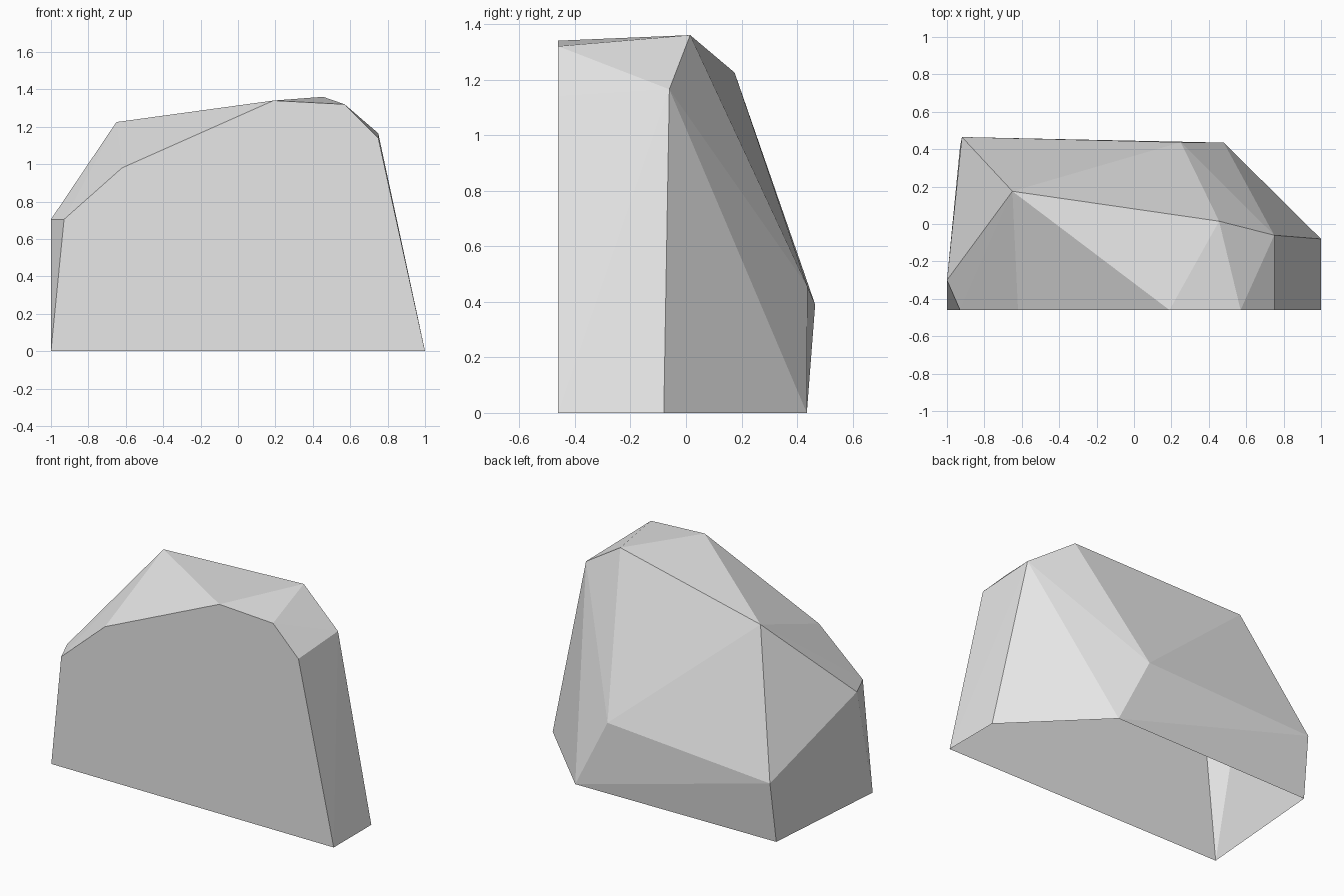
import bpy
import bmesh

cube = bpy.data.objects.get("Cube")
if cube:
    bpy.data.objects.remove(cube, do_unlink=True)

# Stone colour
stone = bpy.data.materials.new("light_grey_stone")
stone.use_nodes = True
grey = (0.8, 0.8, 0.8, 1)
stone.diffuse_color = grey
stone.node_tree.nodes["Principled BSDF"].inputs["Base Color"].default_value = grey

# Flat cut front: outline in x and z
FRONT_Y = -0.46
front = [(-1, 0), (-0.93, 0.705), (-0.62, 0.98), (0.19, 1.34),
         (0.57, 1.32), (0.75, 1.14), (1, 0)]

# Ridge running from the left corner over the top to the right foot
ridge = [(-1, -0.30, 0.705), (-0.65, 0.175, 1.225), (0.455, 0.015, 1.36),
         (0.75, -0.06, 1.165), (1, -0.08, 0)]

# Back corners
back = [(-0.92, 0.465, 0.39), (0.25, 0.437, 0.455),
        (-0.93, 0.415, 0), (0.48, 0.435, 0)]

# Wrap the corners in flat facets
bm = bmesh.new()
for co in [(x, FRONT_Y, z) for x, z in front] + ridge + back:
    bm.verts.new(co)
bmesh.ops.convex_hull(bm, input=bm.verts)
bmesh.ops.recalc_face_normals(bm, faces=bm.faces)

# Open underside
under = [f for f in bm.faces if all(v.co.z < 0.01 for v in f.verts)]
bmesh.ops.delete(bm, geom=under, context="FACES")
bmesh.ops.dissolve_limit(bm, angle_limit=0.01, verts=bm.verts, edges=bm.edges)

mesh = bpy.data.meshes.new("boulder")
bm.to_mesh(mesh)
bm.free()
mesh.materials.append(stone)
boulder = bpy.data.objects.new("boulder", mesh)
bpy.context.collection.objects.link(boulder)
